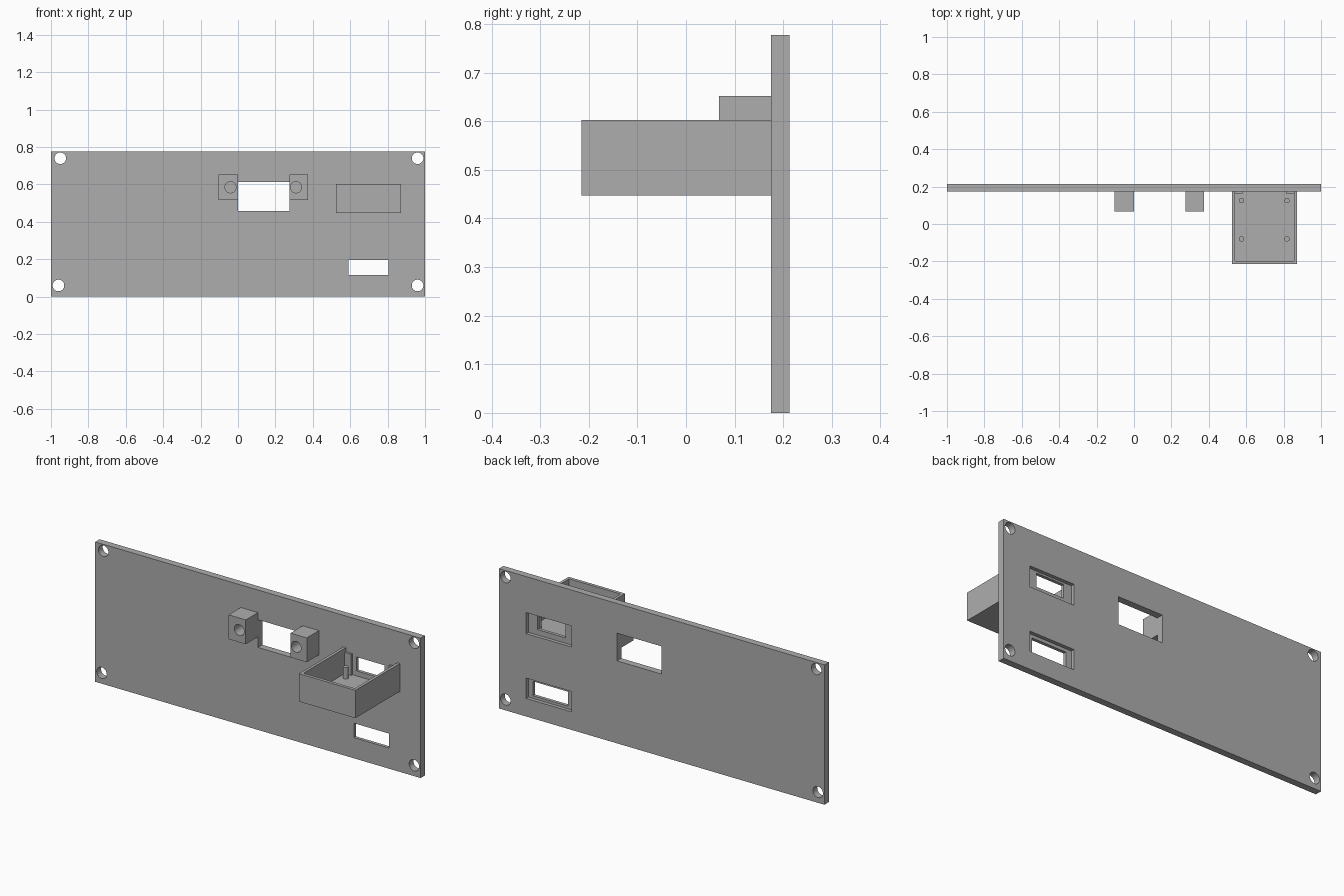
import bpy
import math

if "Cube" in bpy.data.objects:
    bpy.data.objects.remove(bpy.data.objects["Cube"], do_unlink=True)

# Single flat material
GREY = (0.42, 0.42, 0.42, 1.0)
grey = bpy.data.materials.new("plain grey")
grey.use_nodes = True
grey.diffuse_color = GREY
grey.node_tree.nodes["Principled BSDF"].inputs["Base Color"].default_value = GREY


def finish(name):
    obj = bpy.context.object
    obj.name = name
    obj.data.materials.append(grey)
    return obj


def box(name, x, y, z):
    """Box spanning the (low, high) pair given for each axis."""
    spans = (x, y, z)
    bpy.ops.mesh.primitive_cube_add(size=1, location=[(a + b) / 2 for a, b in spans])
    obj = finish(name)
    obj.scale = [b - a for a, b in spans]
    bpy.ops.object.transform_apply(location=False, rotation=False, scale=True)
    return obj


def rod(name, centre, radius, length, along_y=False):
    bpy.ops.mesh.primitive_cylinder_add(
        vertices=32, radius=radius, depth=length, location=centre,
        rotation=(math.pi / 2 if along_y else 0, 0, 0))
    return finish(name)


def cut(target, cutter):
    """Subtract the cutter from the target, then discard it."""
    cutter.hide_render = True
    mod = target.modifiers.new("cut", 'BOOLEAN')
    mod.operation = 'DIFFERENCE'
    mod.solver = 'EXACT'
    mod.object = cutter
    bpy.context.view_layer.objects.active = target
    bpy.ops.object.modifier_apply(modifier=mod.name)
    bpy.data.objects.remove(cutter, do_unlink=True)


def smooth(obj):
    bpy.ops.object.select_all(action='DESELECT')
    obj.select_set(True)
    bpy.context.view_layer.objects.active = obj
    bpy.ops.object.shade_smooth_by_angle(angle=math.radians(30))


FRONT, BACK = 0.175, 0.213      # faces of the panel
THROUGH = (0.1, 0.3)
RECESS = (0.193, 0.3)

# Panel with corner holes, display window and two recessed slots
panel = box("panel", (-1, 1), (FRONT, BACK), (0, 0.777))
for x, z in ((-0.95, 0.74), (0.96, 0.74), (-0.96, 0.06), (0.96, 0.06)):
    cut(panel, rod("hole_cutter", (x, 0.2, z), 0.031, 0.2, True))
cut(panel, box("window_cutter", (0, 0.275), THROUGH, (0.458, 0.612)))
for slot_x, slot_z, rim_z in (
        ((0.59, 0.805), (0.115, 0.195), (0.1, 0.213)),
        ((0.605, 0.778), (0.49, 0.567), (0.46, 0.577))):
    cut(panel, box("recess_cutter", (0.556, 0.833), RECESS, rim_z))
    cut(panel, box("slot_cutter", slot_x, THROUGH, slot_z))
smooth(panel)

# Mounting blocks on both sides of the window, with blind screw holes
for side, x, hole_x in (("right", (-0.105, 0), -0.04), ("left", (0.275, 0.375), 0.31)):
    block = box(side + "_mounting_block", x, (0.068, FRONT), (0.517, 0.652))
    cut(block, rod("screw_cutter", (hole_x, 0.11, 0.585), 0.03, 0.12, True))
    smooth(block)

# Open-topped tray
tray = box("tray", (0.525, 0.872), (-0.215, FRONT), (0.447, 0.602))
cut(tray, box("tray_cutter", (0.541, 0.856), (-0.197, 0.3), (0.462, 0.8)))

# Support pins and rear tabs inside the tray
for side, pin_x, tab_x in (("right", 0.575, (0.541, 0.58)), ("left", 0.818, (0.812, 0.856))):
    for place, y in (("rear", 0.125), ("front", -0.08)):
        smooth(rod(f"{place}_{side}_pin", (pin_x, y, 0.49), 0.014, 0.07))
    box(side + "_tab", tab_x, (0.163, FRONT), (0.46, 0.58))
